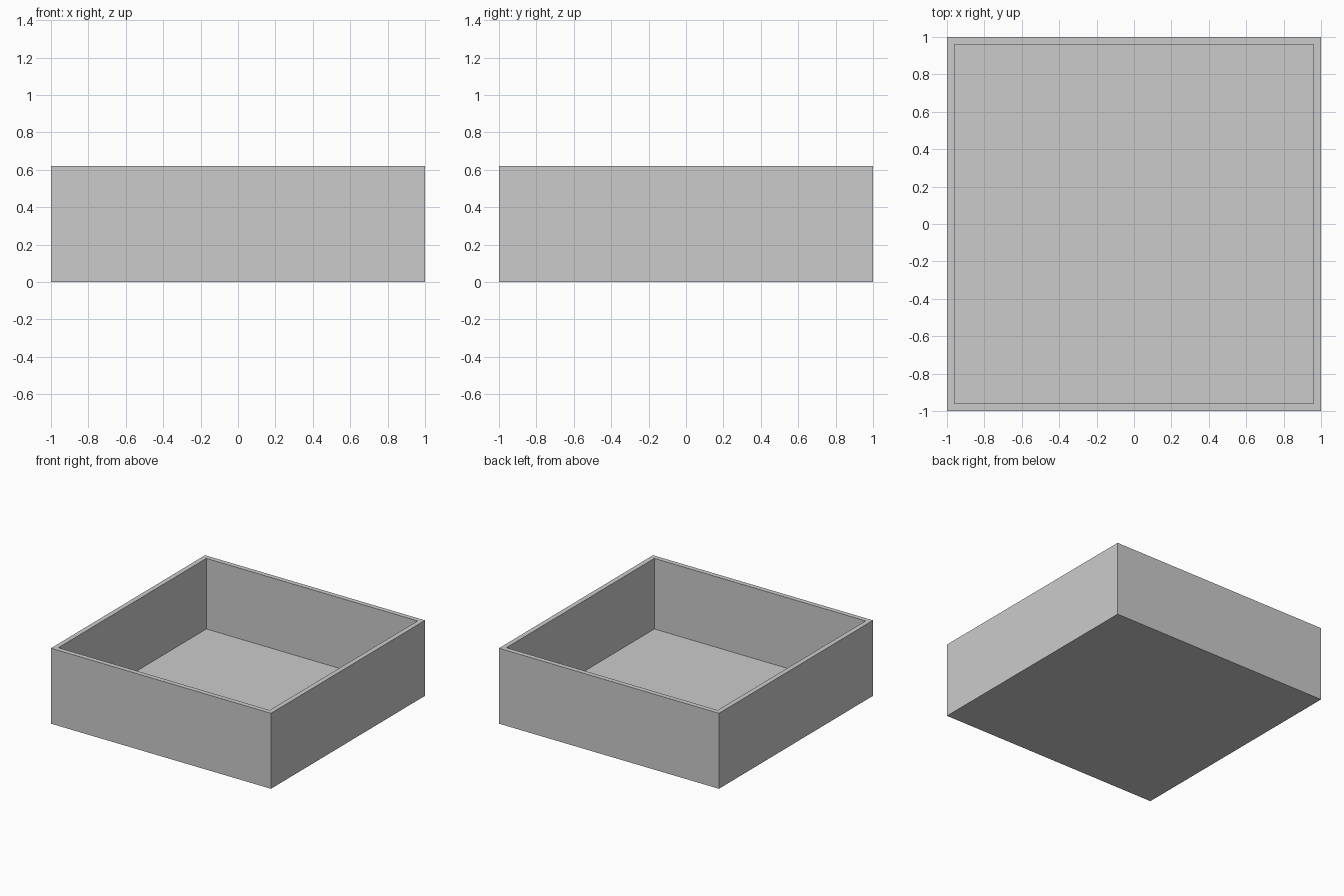
import bpy, bmesh
from mathutils import Matrix

if "Cube" in bpy.data.objects:
    bpy.data.objects.remove(bpy.data.objects["Cube"])

SIZE, HEIGHT, WALL = 2.0, 0.62, 0.04

# Outer block standing on the ground
bm = bmesh.new()
bmesh.ops.create_cube(bm, size=1.0, matrix=Matrix.Translation((0, 0, HEIGHT / 2))
                      @ Matrix.Diagonal((SIZE, SIZE, HEIGHT, 1)))

# Rim: inset the top face, then sink a recess with a floor as thick as the walls
top = max(bm.faces, key=lambda f: f.calc_center_median().z)
bmesh.ops.inset_region(bm, faces=[top], thickness=WALL, use_even_offset=True)
recess = bmesh.ops.extrude_discrete_faces(bm, faces=[top])["faces"][0]
for v in recess.verts:
    v.co.z = WALL
bmesh.ops.recalc_face_normals(bm, faces=bm.faces[:])

mesh = bpy.data.meshes.new("open_box")
bm.to_mesh(mesh)
bm.free()
box = bpy.data.objects.new("open_box", mesh)
bpy.context.collection.objects.link(box)
